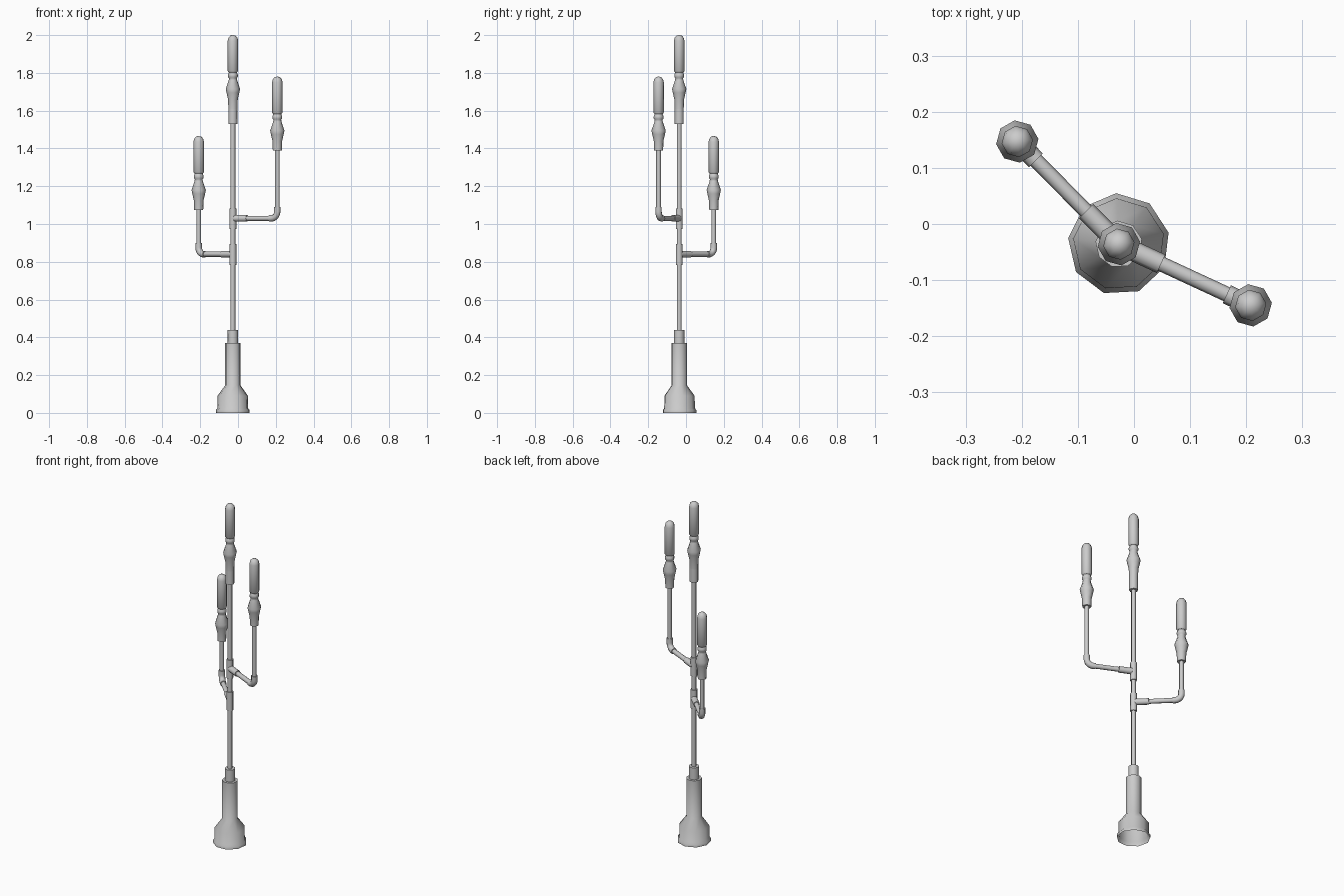
import bpy, bmesh
from math import sin, cos, pi, radians
from mathutils import Vector

if "Cube" in bpy.data.objects:
    bpy.data.objects.remove(bpy.data.objects["Cube"])

PX, PY = -0.027, -0.036  # pole axis


def finish(ob):
    bpy.ops.object.select_all(action='DESELECT')
    ob.select_set(True)
    bpy.context.view_layer.objects.active = ob
    bpy.ops.object.shade_smooth_by_angle(angle=radians(48))


def lathe(name, profile, loc, sides=8, phase=90, cap_bottom=True):
    """Revolve (radius, z) pairs around a vertical axis."""
    bm = bmesh.new()
    rings = []
    for r, z in profile:
        rings.append([bm.verts.new((r * cos(radians(phase) + 2 * pi * i / sides),
                                    r * sin(radians(phase) + 2 * pi * i / sides), z))
                      for i in range(sides)])
    for a, b in zip(rings, rings[1:]):
        for i in range(sides):
            j = (i + 1) % sides
            bm.faces.new((a[i], a[j], b[j], b[i]))
    bm.faces.new(rings[-1])
    if cap_bottom:
        bm.faces.new(rings[0][::-1])
    me = bpy.data.meshes.new(name)
    bm.to_mesh(me)
    bm.free()
    ob = bpy.data.objects.new(name, me)
    ob.location = loc
    bpy.context.collection.objects.link(ob)
    finish(ob)


def pipe(name, points, radius):
    """Round pipe along a path."""
    cu = bpy.data.curves.new(name, 'CURVE')
    cu.dimensions = '3D'
    cu.bevel_depth = radius
    cu.bevel_resolution = 2
    cu.use_fill_caps = True
    sp = cu.splines.new('POLY')
    sp.points.add(len(points) - 1)
    for p, co in zip(sp.points, points):
        p.co = (*co, 1)
    ob = bpy.data.objects.new(name, cu)
    bpy.context.collection.objects.link(ob)
    bpy.ops.object.select_all(action='DESELECT')
    ob.select_set(True)
    bpy.context.view_layer.objects.active = ob
    bpy.ops.object.convert(target='MESH')
    finish(bpy.context.view_layer.objects.active)


def lamp(name, x, y, top):
    # flared socket with neck and collar
    lathe(name + "_socket", [(.024, -.39), (.026, -.34), (.034, -.305), (.038, -.285),
                             (.022, -.238), (.021, -.228), (.026, -.222), (.026, -.21),
                             (.02, -.195)], (x, y, top), phase=97)
    # rounded tube bulb
    lathe(name + "_bulb", [(.022, -.198), (.028, -.19), (.028, -.03), (.024, -.014),
                           (.014, -.003), (.004, 0)], (x, y, top), phase=97)


def branch(name, x, y, z, top):
    base, end = Vector((PX, PY, z)), Vector((x, y, z))
    d = (end - base).normalized()
    up = Vector((0, 0, 1))
    R = 0.035
    # tee fitting on the pole
    pipe(name + "_tee_sleeve", [base - up * .057, base + up * .053], .018)
    pipe(name + "_tee_outlet", [base, base + d * .083], .018)
    # horizontal arm and riser
    pipe(name + "_arm", [base, end - d * R], .0135)
    pipe(name + "_riser", [end + up * R, Vector((x, y, top - .36))], .0125)
    # elbow fitting
    c = end - d * R + up * R
    arc = [c + d * R * sin(t * pi / 10) - up * R * cos(t * pi / 10) for t in range(6)]
    pipe(name + "_elbow", [arc[0] - d * .012] + arc + [arc[-1] + up * .025], .0175)
    lamp(name, x, y, top)


# hollow stepped base
lathe("base", [(.091, 0), (.091, .015), (.083, .025), (.082, .09), (.042, .145), (.042, .37),
               (.028, .37), (.028, .44), (.012, .44)],
      (PX, PY, 0), sides=9, phase=93, cap_bottom=False)

# pole and its upper ferrule
pipe("pole", [(PX, PY, .43), (PX, PY, 1.56)], .0125)
lathe("pole_ferrule", [(.024, 1.53), (.024, 1.615)], (PX, PY, 0), phase=97)

lamp("centre_lamp", PX, PY, 2.0)
branch("left_lamp", -.208, .147, .84, 1.465)
branch("right_lamp", .208, -.145, 1.03, 1.78)
